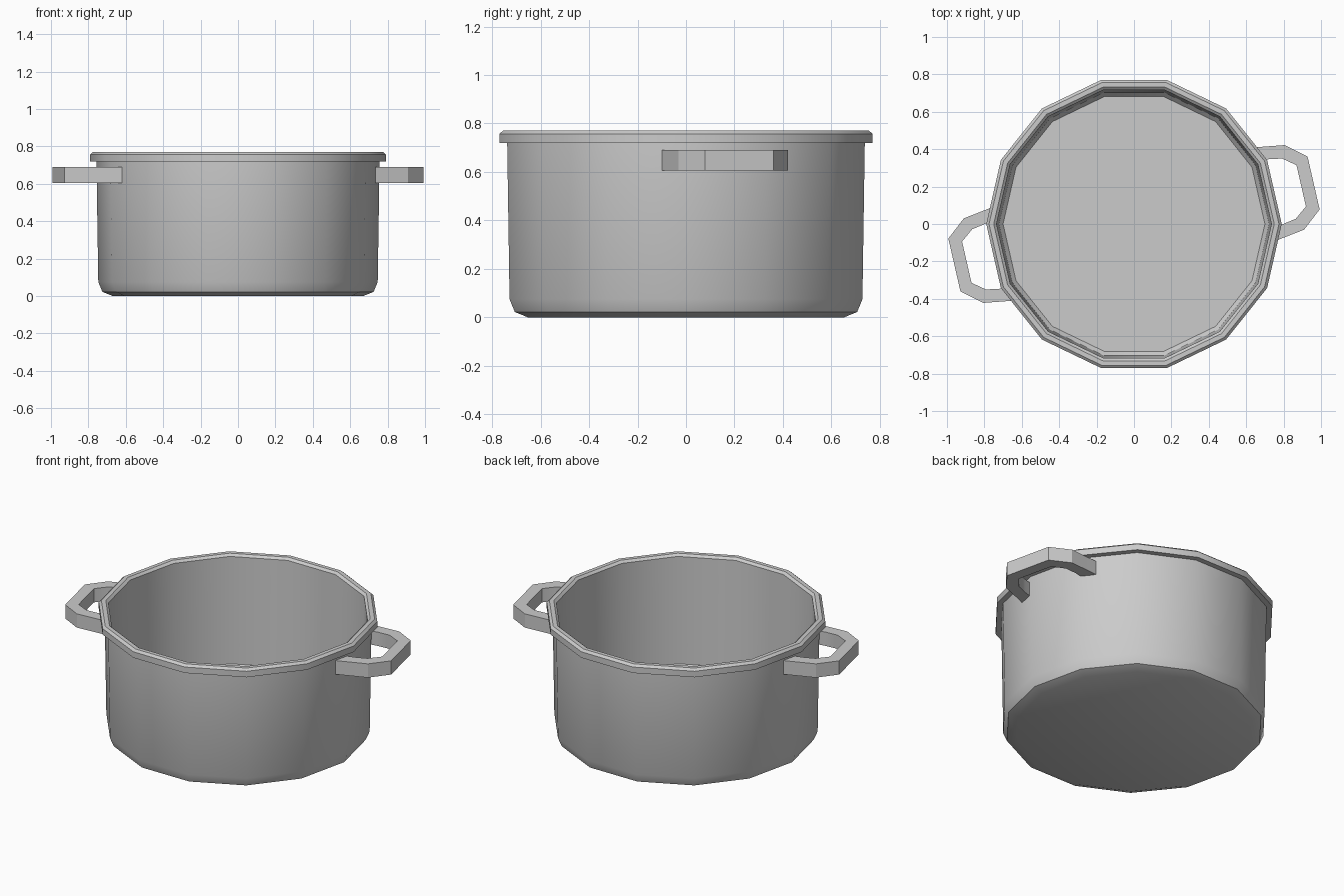
import bpy, bmesh
from math import sin, cos, pi, radians

if "Cube" in bpy.data.objects:
    bpy.data.objects.remove(bpy.data.objects["Cube"])

SIDES = 14


def finish(name, bm):
    bmesh.ops.recalc_face_normals(bm, faces=bm.faces)
    mesh = bpy.data.meshes.new(name)
    bm.to_mesh(mesh)
    bm.free()
    ob = bpy.data.objects.new(name, mesh)
    bpy.context.collection.objects.link(ob)
    bpy.ops.object.select_all(action='DESELECT')
    ob.select_set(True)
    bpy.context.view_layer.objects.active = ob
    bpy.ops.object.shade_smooth_by_angle(angle=radians(30))
    return ob


def lathe(name, profile):
    bm = bmesh.new()
    rings = [[bm.verts.new((r * cos(2 * pi * i / SIDES), r * sin(2 * pi * i / SIDES), z))
              for i in range(SIDES)] for r, z in profile]
    for a, b in zip(rings, rings[1:]):
        for i in range(SIDES):
            j = (i + 1) % SIDES
            bm.faces.new((a[i], a[j], b[j], b[i]))
    bm.faces.new(rings[0])
    bm.faces.new(rings[-1])
    return finish(name, bm)


def handle(name, angle):
    # half outlines in local (outward, sideways) coordinates, mirrored across the axis
    outer = [(0.695, 0.26), (0.76, 0.25), (0.88, 0.232), (0.985, 0.145)]
    inner = [(0.725, 0.18), (0.775, 0.178), (0.85, 0.165), (0.917, 0.113)]
    outer += [(u, -v) for u, v in reversed(outer)]
    inner += [(u, -v) for u, v in reversed(inner)]
    bm = bmesh.new()

    def row(points, z):
        return [bm.verts.new((u * cos(angle) - v * sin(angle),
                              u * sin(angle) + v * cos(angle), z)) for u, v in points]

    loops = [row(outer, 0.605), row(outer, 0.69), row(inner, 0.69), row(inner, 0.605)]
    for k in range(4):
        a, b = loops[k], loops[(k + 1) % 4]
        for i in range(len(outer) - 1):
            bm.faces.new((a[i], a[i + 1], b[i + 1], b[i]))
    for end in (0, -1):
        bm.faces.new([loop[end] for loop in loops])
    return finish(name, bm)


# Pot: outside wall, rolled rim, inside wall and floor
lathe("pot_body", [
    (0.67, 0.0), (0.725, 0.022), (0.747, 0.075), (0.757, 0.72),
    (0.79, 0.72), (0.79, 0.757), (0.775, 0.77),
    (0.75, 0.77), (0.735, 0.757), (0.722, 0.1), (0.70, 0.075)])

# Two loop handles, each centred on a flat side of the pot
for side, turn in (("right", 0), ("left", pi)):
    handle("handle_" + side, pi / SIDES + turn)
